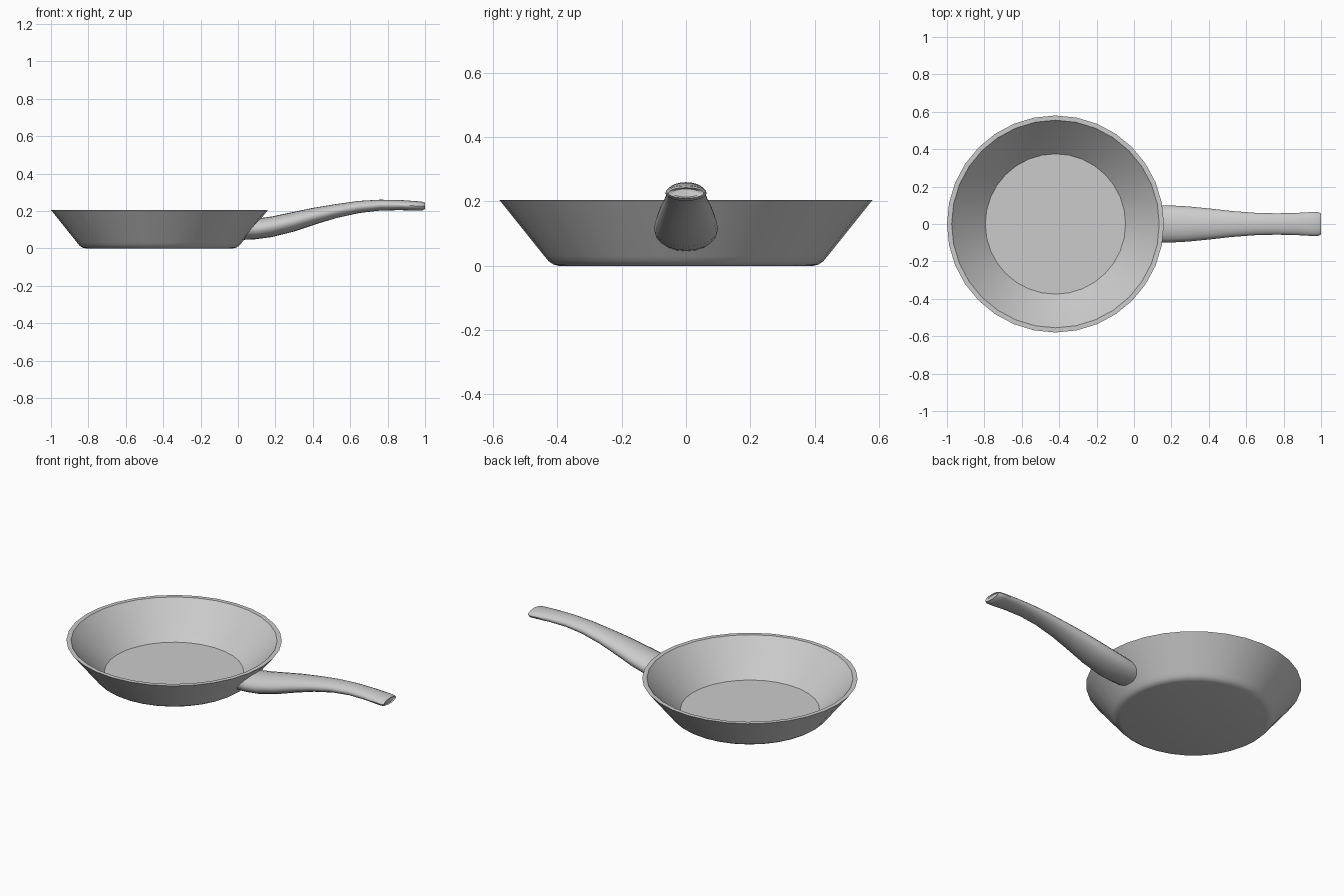
import bpy, bmesh, math

old = bpy.data.objects.get("Cube")
if old:
    bpy.data.objects.remove(old, do_unlink=True)

# One plain metal colour
metal = bpy.data.materials.new("grey_metal")
metal.use_nodes = True
grey = (0.6, 0.6, 0.6, 1)
metal.diffuse_color = grey
metal.node_tree.nodes["Principled BSDF"].inputs["Base Color"].default_value = grey


def loft(name, rings, sharp_angle):
    """Skin a list of closed rings and cap both ends."""
    bm = bmesh.new()
    loops = [[bm.verts.new(p) for p in ring] for ring in rings]
    n = len(loops[0])
    for a, b in zip(loops, loops[1:]):
        for i in range(n):
            j = (i + 1) % n
            bm.faces.new((a[i], a[j], b[j], b[i]))
    bm.faces.new(loops[0])
    bm.faces.new(loops[-1])
    bmesh.ops.recalc_face_normals(bm, faces=bm.faces)
    mesh = bpy.data.meshes.new(name)
    bm.to_mesh(mesh)
    bm.free()
    mesh.materials.append(metal)
    obj = bpy.data.objects.new(name, mesh)
    bpy.context.collection.objects.link(obj)
    bpy.ops.object.select_all(action='DESELECT')
    obj.select_set(True)
    bpy.context.view_layer.objects.active = obj
    bpy.ops.object.shade_smooth_by_angle(angle=math.radians(sharp_angle))
    return obj


def circle(radius, z, n=32):
    turns = [math.tau * i / n for i in range(n)]
    return [(-0.42 + radius * math.cos(t), radius * math.sin(t), z) for t in turns]


def ellipse(bottom, top, half_width, n=20):
    """Ring across the handle, from its lowest to its highest point."""
    (x0, z0), (x1, z1) = bottom, top
    ring = []
    for i in range(n):
        t = math.tau * i / n
        f = (1 + math.sin(t)) / 2
        ring.append((x0 + (x1 - x0) * f, half_width * math.cos(t), z0 + (z1 - z0) * f))
    return ring


# Pan: outside from the base up, over the rim, and down to the floor
pan_profile = [(0.395, 0), (0.412, 0.004), (0.427, 0.014), (0.44, 0.03),
               (0.58, 0.205), (0.555, 0.205), (0.545, 0.193), (0.375, 0.02)]
loft("pan_body", [circle(r, z) for r, z in pan_profile], 35)

# Handle: bottom point, top point and half width of each section
handle_sections = [
    ((0.02, 0.045), (0.112, 0.16), 0.092),
    ((0.09, 0.048), (0.13, 0.163), 0.097),
    ((0.18, 0.06), (0.18, 0.17), 0.1),
    ((0.30, 0.09), (0.28, 0.191), 0.094),
    ((0.42, 0.13), (0.4, 0.216), 0.082),
    ((0.53, 0.163), (0.52, 0.236), 0.069),
    ((0.65, 0.189), (0.64, 0.253), 0.06),
    ((0.76, 0.202), (0.76, 0.26), 0.057),
    ((0.86, 0.204), (0.87, 0.258), 0.059),
    ((0.95, 0.202), (0.955, 0.252), 0.064),
    ((0.985, 0.202), (0.985, 0.249), 0.064),
    ((1.0, 0.21), (1.0, 0.243), 0.055),
    ((0.993, 0.214), (0.993, 0.239), 0.042),
]
loft("handle", [ellipse(*s) for s in handle_sections], 40)
